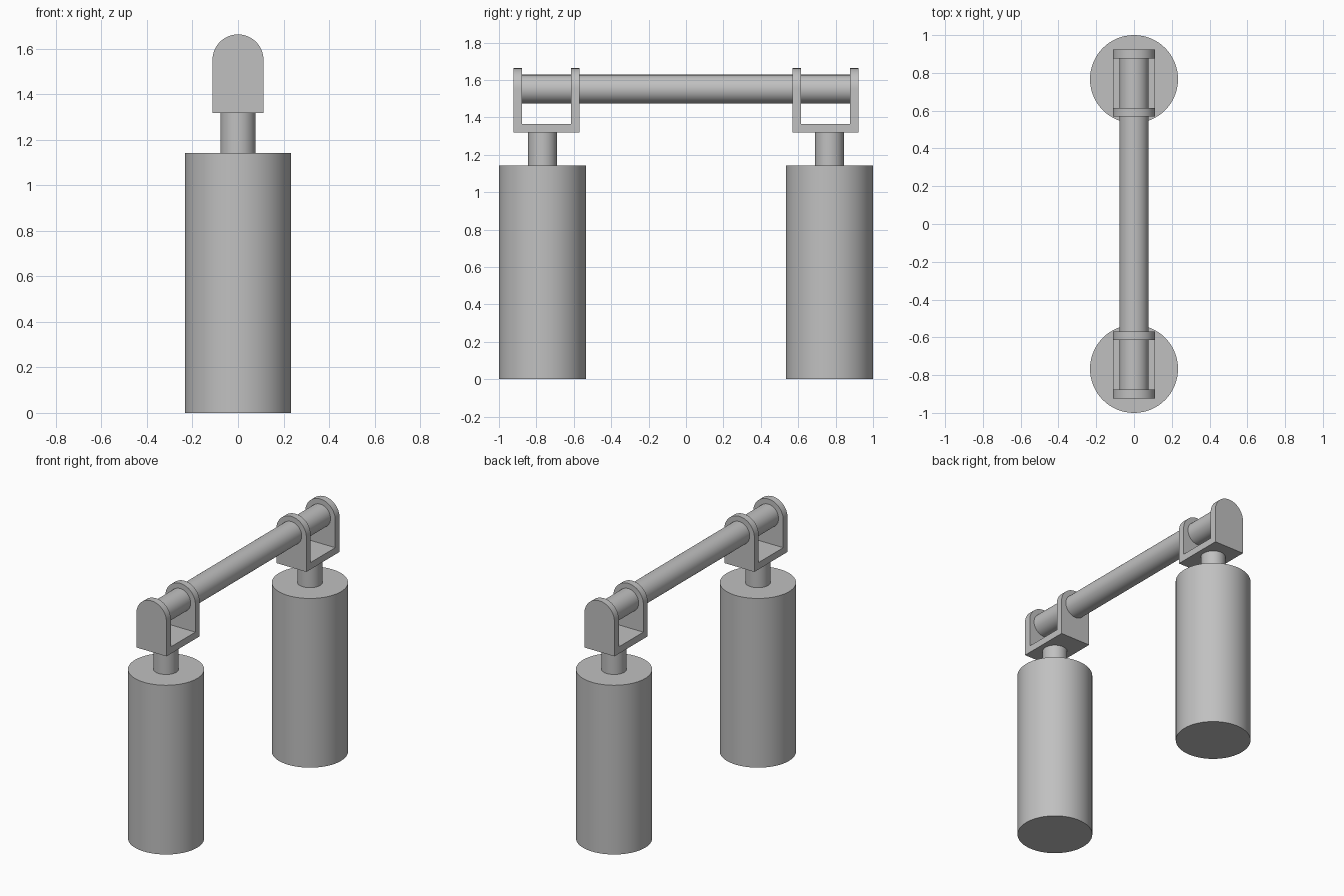
import bpy, bmesh, math
from mathutils import Vector

cube = bpy.data.objects.get("Cube")
if cube:
    bpy.data.objects.remove(cube, do_unlink=True)

grey = bpy.data.materials.new("light grey")
grey.use_nodes = True
colour = (0.53, 0.53, 0.53, 1)
grey.diffuse_color = colour
grey.node_tree.nodes["Principled BSDF"].inputs["Base Color"].default_value = colour

POST_Y, POST_R, POST_TOP = 0.767, 0.233, 1.142
SHAFT_R, ROD_Z = 0.077, 1.551
FORK_BOTTOM, FORK_FLOOR, FORK_HALF = 1.318, 1.364, 0.112
FORK_IN, FORK_OUT, PLATE = 0.569, 0.923, 0.046


def smooth(ob):
    bpy.ops.object.select_all(action="DESELECT")
    ob.select_set(True)
    bpy.context.view_layer.objects.active = ob
    bpy.ops.object.shade_smooth_by_angle(angle=math.radians(30))


def cylinder(name, radius, depth, location, rotation=(0, 0, 0)):
    bpy.ops.mesh.primitive_cylinder_add(vertices=64, radius=radius, depth=depth,
                                        location=location, rotation=rotation)
    ob = bpy.context.object
    ob.name = name
    ob.data.materials.append(grey)
    smooth(ob)
    return ob


def prism(name, outline, direction):
    """Extrude a closed outline along a direction."""
    bm = bmesh.new()
    face = bm.faces.new([bm.verts.new(p) for p in outline])
    extruded = bmesh.ops.extrude_face_region(bm, geom=[face])
    verts = [g for g in extruded["geom"] if isinstance(g, bmesh.types.BMVert)]
    bmesh.ops.translate(bm, verts=verts, vec=Vector(direction))
    bmesh.ops.recalc_face_normals(bm, faces=bm.faces)
    mesh = bpy.data.meshes.new(name)
    bm.to_mesh(mesh)
    bm.free()
    mesh.materials.append(grey)
    ob = bpy.data.objects.new(name, mesh)
    bpy.context.collection.objects.link(ob)
    return ob


def fork(name, side):
    # U-shaped channel, trimmed to an arched front outline
    top = ROD_Z + 0.2
    u = [(FORK_IN, FORK_BOTTOM), (FORK_OUT, FORK_BOTTOM), (FORK_OUT, top),
         (FORK_OUT - PLATE, top), (FORK_OUT - PLATE, FORK_FLOOR),
         (FORK_IN + PLATE, FORK_FLOOR), (FORK_IN + PLATE, top), (FORK_IN, top)]
    body = prism(name, [(-0.2, side * y, z) for y, z in u], (0.4, 0, 0))
    steps = 32
    arc = [(FORK_HALF * math.cos(math.pi * i / steps),
            ROD_Z + FORK_HALF * math.sin(math.pi * i / steps)) for i in range(steps + 1)]
    arch = [(FORK_HALF, 1.2)] + arc + [(-FORK_HALF, 1.2)]
    cutter = prism(name + "_trim", [(x, side * 0.4, z) for x, z in arch], (0, side * 0.7, 0))
    mod = body.modifiers.new("arch_trim", "BOOLEAN")
    mod.operation = "INTERSECT"
    mod.solver = "EXACT"
    mod.object = cutter
    bpy.context.view_layer.objects.active = body
    bpy.ops.object.modifier_apply(modifier=mod.name)
    bpy.data.objects.remove(cutter, do_unlink=True)
    smooth(body)


# Two posts, each with a neck and a fork
for end, side in (("front", -1), ("back", 1)):
    cylinder(end + "_post", POST_R, POST_TOP, (0, side * POST_Y, POST_TOP / 2))
    cylinder(end + "_neck", SHAFT_R, FORK_BOTTOM - POST_TOP,
             (0, side * POST_Y, (FORK_BOTTOM + POST_TOP) / 2))
    fork(end + "_fork", side)

# Rod running between the outer fork plates
cylinder("cross_rod", SHAFT_R, 2 * (FORK_OUT - PLATE / 2), (0, 0, ROD_Z),
         (math.pi / 2, 0, 0))
